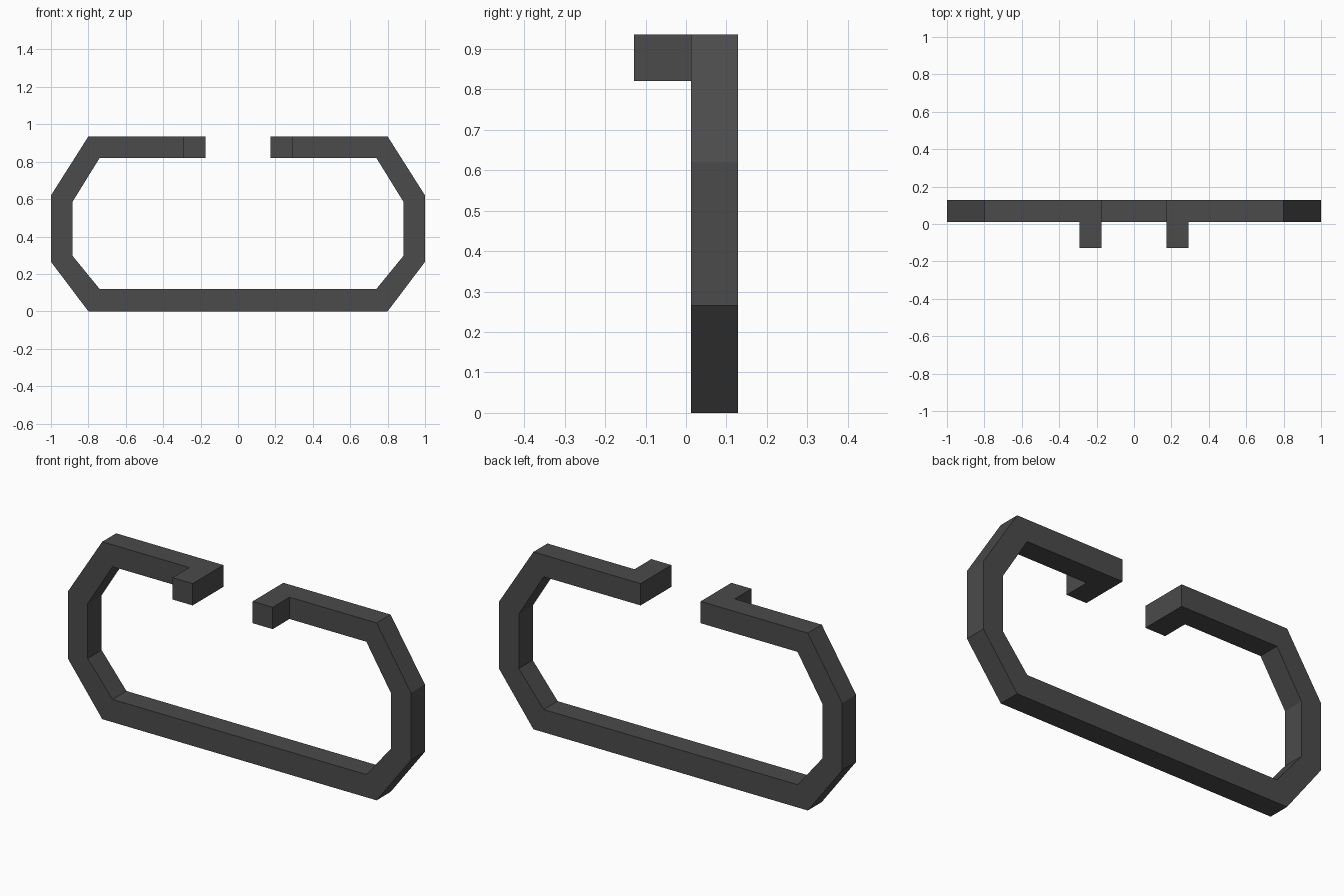
import bpy, bmesh
from mathutils import Vector

if "Cube" in bpy.data.objects:
    bpy.data.objects.remove(bpy.data.objects["Cube"])

BACK, FRONT, TIP = 0.128, 0.012, -0.128

# Right half of the bent bar, from the hook end round to the base: (outer, inner) in x, z
half = [((0.175, 0.935), (0.175, 0.82)),
        ((0.292, 0.935), (0.292, 0.82)),
        ((0.80, 0.935), (0.74, 0.82)),
        ((1.00, 0.62), (0.885, 0.585)),
        ((1.00, 0.265), (0.885, 0.297)),
        ((0.80, 0.0), (0.74, 0.12))]
mirrored = [tuple((-x, z) for x, z in pair) for pair in reversed(half)]
stations = half + mirrored


def extrude(bm, faces, dy):
    """Push faces along y and drop the originals' inner copies."""
    result = bmesh.ops.extrude_face_region(bm, geom=faces)["geom"]
    verts = [g for g in result if isinstance(g, bmesh.types.BMVert)]
    bmesh.ops.translate(bm, verts=verts, vec=Vector((0, dy, 0)))
    return [g for g in result if isinstance(g, bmesh.types.BMFace)]


bm = bmesh.new()

# Flat strip following the handle outline
rows = [[bm.verts.new((x, BACK, z)) for x, z in pair] for pair in stations]
strip = [bm.faces.new((a[0], b[0], b[1], a[1])) for a, b in zip(rows, rows[1:])]

# Thicken it into a square bar, keeping the back closed
back = [f.copy() for f in strip]
front = extrude(bm, strip, FRONT - BACK)

# Pull the two end faces forward as hooks
hooks = [f for f in front if f.calc_center_median().z > 0.8
         and abs(f.calc_center_median().x) < 0.29]
extrude(bm, hooks, TIP - FRONT)

# Clean up shared points, leftover faces and coplanar seams
bmesh.ops.remove_doubles(bm, verts=bm.verts[:], dist=0.0005)
inner = [f for f in bm.faces if all(len(e.link_faces) > 2 for e in f.edges)]
if inner:
    bmesh.ops.delete(bm, geom=inner, context='FACES')
bmesh.ops.recalc_face_normals(bm, faces=bm.faces[:])

mesh = bpy.data.meshes.new("handle_frame")
bm.to_mesh(mesh)
bm.free()
handle = bpy.data.objects.new("handle_frame", mesh)
bpy.context.collection.objects.link(handle)

# Dark grey metal
mat = bpy.data.materials.new("dark_grey")
mat.diffuse_color = (0.07, 0.07, 0.07, 1.0)
mat.use_nodes = True
mat.node_tree.nodes["Principled BSDF"].inputs["Base Color"].default_value = mat.diffuse_color
mesh.materials.append(mat)
